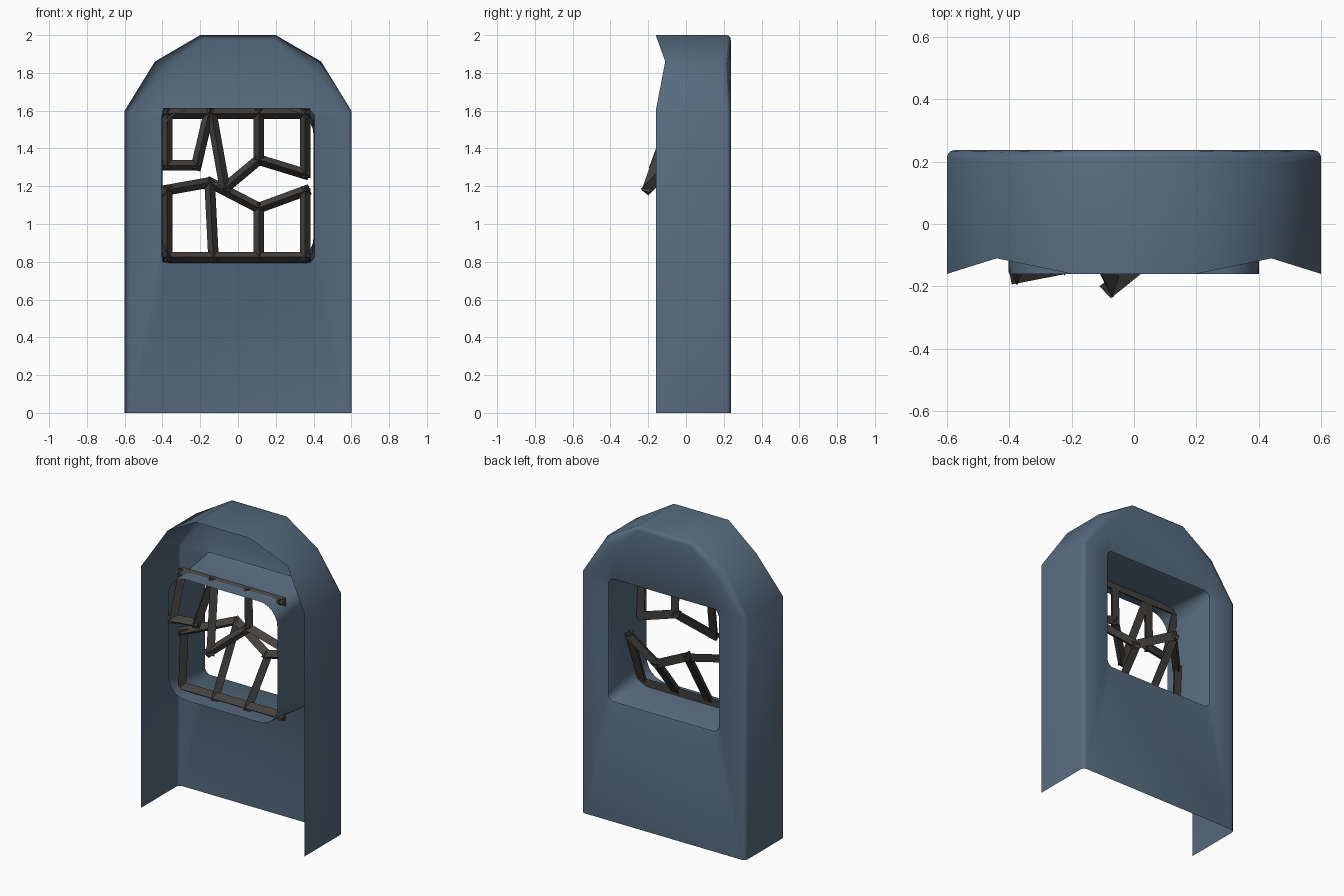
import bpy, bmesh, math
from mathutils import Vector

if "Cube" in bpy.data.objects:
    bpy.data.objects.remove(bpy.data.objects["Cube"])

FRONT, BACK = -0.16, 0.237


def material(name, color):
    m = bpy.data.materials.new(name)
    m.diffuse_color = (*color, 1)
    m.use_nodes = True
    m.node_tree.nodes["Principled BSDF"].inputs["Base Color"].default_value = m.diffuse_color
    return m


slate = material("slate blue wall", (0.095, 0.147, 0.210))
dark = material("dark grey frame", (0.058, 0.053, 0.049))


def finish(bm, name, mat, angle):
    me = bpy.data.meshes.new(name)
    bm.to_mesh(me)
    bm.free()
    ob = bpy.data.objects.new(name, me)
    bpy.context.collection.objects.link(ob)
    me.materials.append(mat)
    bpy.ops.object.select_all(action='DESELECT')
    ob.select_set(True)
    bpy.context.view_layer.objects.active = ob
    if angle:
        bpy.ops.object.shade_smooth_by_angle(angle=math.radians(angle))
    return ob


def bridge(bm, rings, closed):
    # Quads between successive rings of vertices
    for a, b in zip(rings, rings[1:]):
        n = len(a)
        for i in range(n if closed else n - 1):
            j = (i + 1) % n
            bm.faces.new((a[i], a[j], b[j], b[i]))


def mirrored(half):
    return half + [(-p[0], *p[1:]) for p in reversed(half)]


# --- Wall: open-fronted, open-bottomed sheet with a rounded back edge ---
# (x, z, front y, back y where rounding starts) and its inset partner on the back plane
outer = mirrored([(-0.6, 0, FRONT, 0.212), (-0.6, 1.6, FRONT, 0.212),
                  (-0.44, 1.86, -0.11, 0.19), (-0.2, 2.0, FRONT, 0.215)])
inner = mirrored([(-0.575, 0), (-0.575, 1.585), (-0.405, 1.80), (-0.19, 1.975)])

bm = bmesh.new()
rings = [[bm.verts.new((x, yf, z)) for x, z, yf, yb in outer]]
for t in range(4):
    a = t / 3 * math.pi / 2
    k, s = 1 - math.cos(a), math.sin(a)
    rings.append([bm.verts.new((o[0] + (i[0] - o[0]) * k, o[3] + (BACK - o[3]) * s,
                                o[1] + (i[1] - o[1]) * k))
                  for o, i in zip(outer, inner)])
bridge(bm, rings, False)


# --- Window tunnel: rounder at the front than at the back ---
def rounded_square(y, half, r, zc=1.2, steps=6):
    pts = []
    for q in range(4):
        base = q * math.pi / 2
        cx = (half - r) * (1 if q in (0, 3) else -1)
        cz = (half - r) * (1 if q in (0, 1) else -1)
        for k in range(steps + 1):
            a = base + k / steps * math.pi / 2
            pts.append(bm.verts.new((cx + r * math.cos(a), y, zc + cz + r * math.sin(a))))
    return pts


tunnel = [rounded_square(BACK, 0.415, 0.05), rounded_square(BACK - 0.004, 0.406, 0.045),
          rounded_square(BACK - 0.015, 0.40, 0.04), rounded_square(FRONT, 0.40, 0.13)]
bridge(bm, tunnel, True)

# Back plane filled between outline and window hole
edges = []
for loop in (rings[-1], tunnel[0]):
    for i, v in enumerate(loop):
        w = loop[(i + 1) % len(loop)]
        edges.append(bm.edges.get((v, w)) or bm.edges.new((v, w)))
bmesh.ops.triangle_fill(bm, use_beauty=True, use_dissolve=False, edges=edges, normal=(0, 1, 0))
bmesh.ops.recalc_face_normals(bm, faces=bm.faces[:])
if sum(f.normal.y * f.calc_area() for f in bm.faces) < 0:
    bmesh.ops.reverse_faces(bm, faces=bm.faces[:])
finish(bm, "wall_with_window_tunnel", slate, 32)


# --- Broken window bars: triangular section, ridge facing the front ---
def bars(name, paths):
    bm = bmesh.new()
    for a, b in paths:
        a, b = Vector(a), Vector(b)
        d = (b - a).normalized()
        side = d.cross(Vector((0, -1, 0))).normalized()
        fwd = side.cross(d).normalized()
        a, b = a - d * 0.022, b + d * 0.022
        section = [side * 0.028 - fwd * 0.02, fwd * 0.025, side * -0.028 - fwd * 0.02]
        r = [[bm.verts.new(p + s) for s in section] for p in (a, b)]
        bridge(bm, r, True)
        bm.faces.new(r[0])
        bm.faces.new(r[1])
    bmesh.ops.recalc_face_normals(bm, faces=bm.faces[:])
    finish(bm, name, dark, 0)


Y, T, B = -0.065, 1.585, 0.825
tip = (-0.07, -0.205, 1.19)
mid = (0.11, -0.06, 1.34)
bars("upper_broken_bars", [
    ((-0.375, Y, T), (0.36, Y, T)),
    ((-0.375, Y, T), (-0.375, -0.165, 1.31)),
    ((-0.375, -0.165, 1.31), (-0.22, -0.135, 1.31)),
    ((-0.155, Y, T), (-0.22, -0.135, 1.31)),
    ((-0.14, Y, T), tip), (tip, mid),
    ((0.11, Y, T), mid), (mid, (0.355, -0.05, 1.265)),
    ((0.355, Y, T), (0.355, -0.05, 1.265))])

peak = (-0.15, 0.19, 1.22)
dip = (0.11, 0.14, 1.085)
bars("lower_broken_bars", [
    ((-0.375, Y, B), (0.36, Y, B)),
    ((-0.375, Y, B), (-0.375, -0.045, 1.18)),
    ((-0.375, -0.045, 1.18), peak),
    ((-0.13, Y, B), peak), (peak, dip),
    ((0.11, Y, B), dip), (dip, (0.355, 0.065, 1.175)),
    ((0.355, Y, B), (0.355, 0.065, 1.175))])
